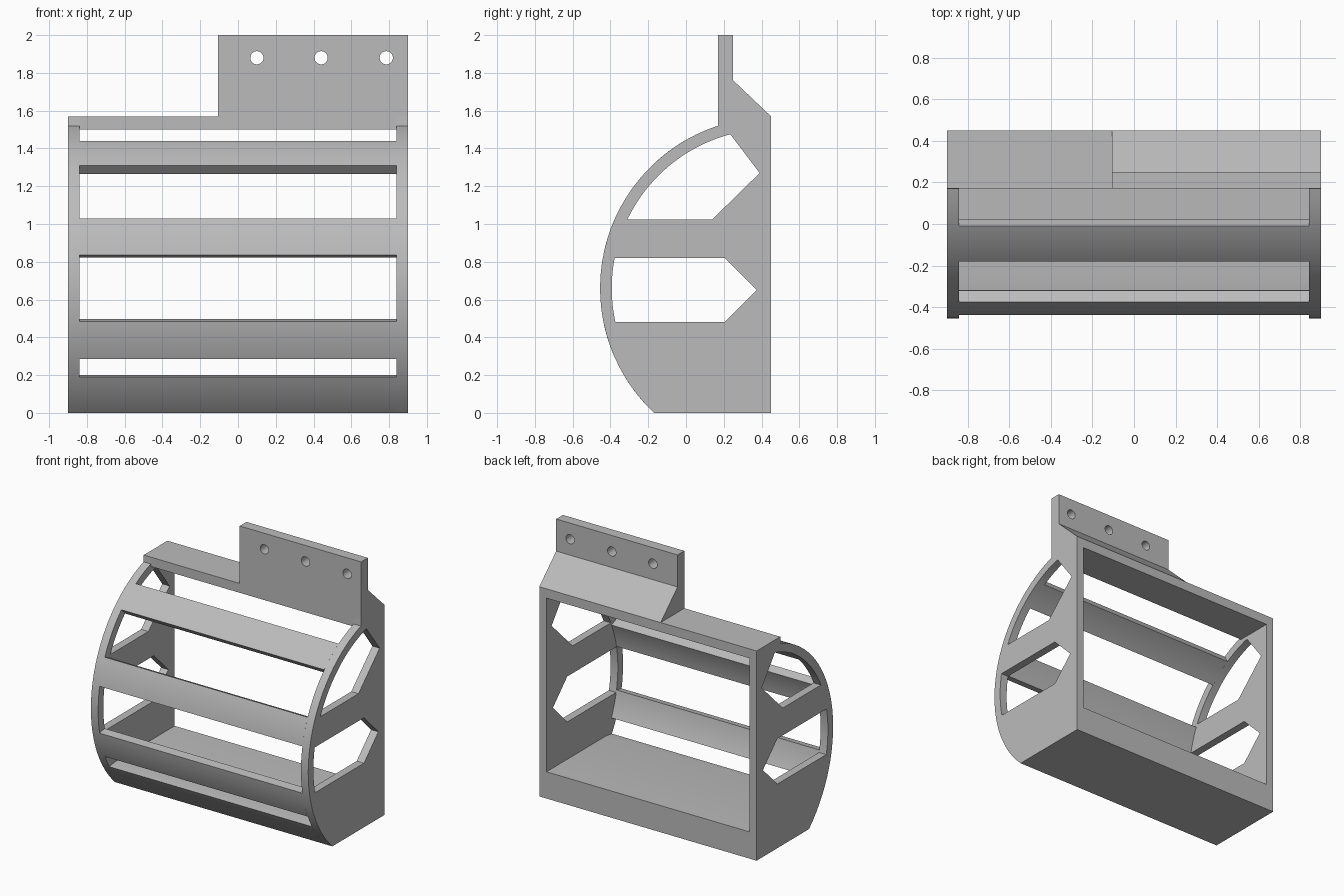
import bpy
from math import asin, sin, cos, pi
from mathutils import Matrix

if "Cube" in bpy.data.objects:
    bpy.data.objects.remove(bpy.data.objects["Cube"])

grey = bpy.data.materials.new("plain grey")
grey.use_nodes = True
colour = (0.5, 0.5, 0.5, 1)
grey.diffuse_color = colour
grey.node_tree.nodes["Principled BSDF"].inputs["Base Color"].default_value = colour

# Shared dimensions of the rounded cage
CY, CZ, OUTER, INNER = 0.45, 0.66, 0.905, 0.843
HALF, WALL = 0.9, 0.06
SIDEWAYS = Matrix(((0, 0, 1, 0), (1, 0, 0, 0), (0, 1, 0, 0), (0, 0, 0, 1)))
FRONTAL = Matrix(((1, 0, 0, 0), (0, 0, -1, 0), (0, 1, 0, 0), (0, 0, 0, 1)))


def arc(radius, a, b, steps=20):
    """Points (y, z) on the front curve between two angles."""
    return [(CY - radius * cos(a + (b - a) * i / steps),
             CZ + radius * sin(a + (b - a) * i / steps)) for i in range(steps + 1)]


def angle(z, radius=OUTER):
    return asin((z - CZ) / radius)


def extrude(name, loops, start, end, frame=SIDEWAYS):
    """Solid from an outline with optional holes, extruded along the frame's depth axis."""
    curve = bpy.data.curves.new(name, "CURVE")
    curve.dimensions = "2D"
    curve.fill_mode = "BOTH"
    curve.extrude = (end - start) / 2
    for loop in loops:
        spline = curve.splines.new("POLY")
        spline.points.add(len(loop) - 1)
        for point, (u, v) in zip(spline.points, loop):
            point.co = (u, v, 0, 1)
        spline.use_cyclic_u = True
    helper = bpy.data.objects.new(name + "_outline", curve)
    bpy.context.collection.objects.link(helper)
    bpy.context.view_layer.update()
    graph = bpy.context.evaluated_depsgraph_get()
    mesh = bpy.data.meshes.new_from_object(helper.evaluated_get(graph))
    bpy.data.objects.remove(helper)
    mesh.transform(frame @ Matrix.Translation((0, 0, (start + end) / 2)))
    mesh.name = name
    mesh.materials.clear()
    mesh.materials.append(grey)
    obj = bpy.data.objects.new(name, mesh)
    bpy.context.collection.objects.link(obj)
    bpy.ops.object.select_all(action="DESELECT")
    obj.select_set(True)
    bpy.context.view_layer.objects.active = obj
    # Weld the caps to the walls and make the normals consistent
    bpy.ops.object.mode_set(mode="EDIT")
    bpy.ops.mesh.select_all(action="SELECT")
    bpy.ops.mesh.remove_doubles(threshold=0.0001)
    bpy.ops.mesh.normals_make_consistent(inside=False)
    bpy.ops.object.mode_set(mode="OBJECT")
    bpy.ops.object.shade_smooth_by_angle(angle=pi / 9)
    return obj


# Side plates with two pointed windows each
plate = arc(OUTER, angle(0), angle(1.52), 30) + [(0.17, 1.57), (CY, 1.57), (CY, 0)]
upper_window = (arc(INNER, angle(1.025, INNER), angle(1.475, INNER))
                + [(0.39, 1.27), (0.14, 1.025)])
lower_window = (arc(INNER, angle(0.48, INNER), angle(0.82, INNER))
                + [(0.205, 0.82), (0.375, 0.65), (0.205, 0.48)])
for side, x in (("right", -HALF), ("left", HALF - WALL)):
    extrude(side + "_side_plate", [plate, upper_window, lower_window], x, x + WALL)

# Curved slats across the front
span = HALF - WALL
for name, low, high in (("upper_slat", 1.31, 1.44), ("middle_slat", 0.835, 1.03),
                        ("lower_slat", 0.285, 0.485)):
    a, b = angle(low), angle(high)
    extrude(name, [arc(OUTER, a, b, 10) + arc(INNER, b, a, 10)], -span, span)

# Solid floor with a rounded front
extrude("floor_block", [arc(OUTER, angle(0), angle(0.19), 8)
                        + [(-0.26, 0.2), (CY, 0.2), (CY, 0)]], -span, span)

# Top rail
extrude("top_rail", [[(0.17, 1.5), (CY, 1.5), (CY, 1.57), (0.17, 1.57)]], -span, span)

# Mounting tab with three screw holes
tab_left = -0.105
tab = [(tab_left, 1.57), (HALF, 1.57), (HALF, 2), (tab_left, 2)]
holes = [[(x + 0.035 * cos(2 * pi * i / 32), 1.88 + 0.035 * sin(2 * pi * i / 32))
          for i in range(32)] for x in (0.1, 0.44, 0.785)]
extrude("mounting_tab", [tab] + holes, -0.25, -0.17, FRONTAL)

# Sloped brace behind the tab
extrude("tab_brace", [[(0.25, 1.57), (CY, 1.57), (0.25, 1.76)]], tab_left, HALF)
